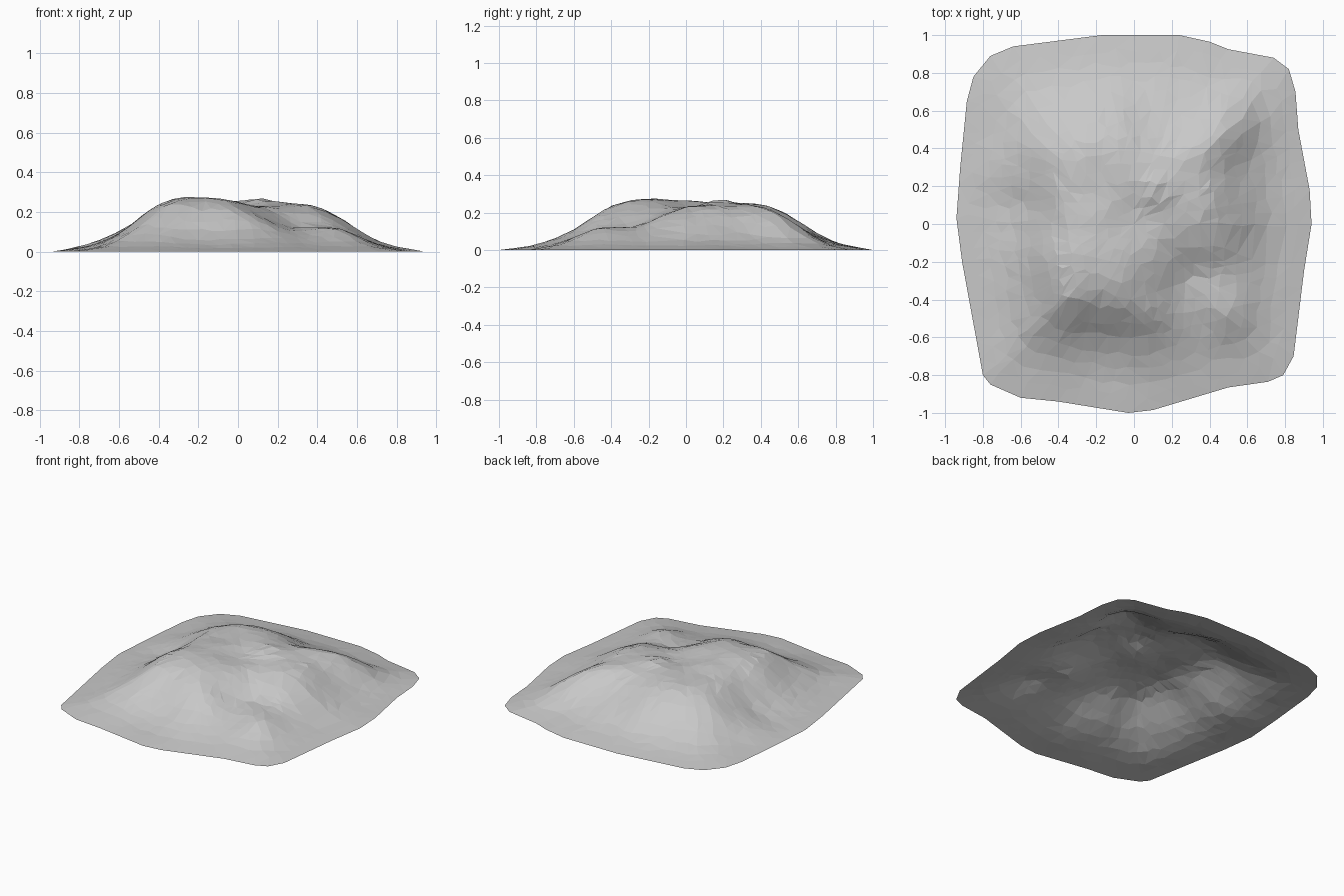
import bpy
import bmesh
import math
import random
from mathutils import Vector, noise

random.seed(4)

old_cube = bpy.data.objects.get("Cube")
if old_cube:
    bpy.data.objects.remove(old_cube, do_unlink=True)

# Foot of the hill, counter-clockwise from the +x side
FOOT = [(.94, 0), (.93, .18), (.87, .5), (.855, .7), (.82, .82), (.74, .88),
        (.5, .925), (.4, .965), (.24, 1), (-.17, 1), (-.64, .94), (-.76, .89),
        (-.85, .78), (-.885, .65), (-.92, .3), (-.94, .03), (-.91, -.2),
        (-.8, -.8), (-.76, -.85), (-.6, -.92), (-.4, -.94), (-.03, -1),
        (.1, -.985), (.5, -.865), (.71, -.835), (.79, -.8), (.845, -.7),
        (.9, -.25)]

# General slope: fraction of the way from centre to foot, height
SLOPE = [(0, .25), (.35, .245), (.45, .222), (.55, .17), (.65, .105),
         (.75, .055), (.85, .025), (1, 0)]

# Landforms added to the slope: x, y, spread, height change
LANDFORMS = {
    "front_peak": (-.2, -.18, .2, .026),
    "back_peak": (.12, .17, .06, .025),
    "saddle": (.05, .02, .09, -.03),
    "low_terrace": (.3, -.32, .15, -.12),
    "terrace_lip": (.52, -.42, .1, .02),
    "front_slope": (-.1, -.6, .15, -.028),
    "left_gully": (-.55, .05, .13, -.04),
    "left_spur": (-.68, .3, .1, .012),
    "left_shoulder": (-.4, -.25, .1, .015),
    "back_right_ridge": (.5, .52, .13, .045),
    "back_gully": (.12, .5, .1, -.035),
    "back_left_crest": (-.15, .55, .14, .022),
}


def blend(a, b, fraction):
    return a + (b - a) * fraction


def resample_foot(spacing):
    """Split the foot outline into nearly even steps."""
    points = []
    for i, start in enumerate(FOOT):
        a, b = Vector(start), Vector(FOOT[(i + 1) % len(FOOT)])
        steps = max(1, round((b - a).length / spacing))
        points += [a.lerp(b, s / steps) for s in range(steps)]
    return points


def slope_height(fraction):
    for (t0, z0), (t1, z1) in zip(SLOPE, SLOPE[1:]):
        if fraction <= t1:
            return blend(z0, z1, (fraction - t0) / (t1 - t0))
    return 0


def hill_height(x, y, fraction):
    z = slope_height(fraction)
    for cx, cy, spread, change in LANDFORMS.values():
        distance = math.hypot(x - cx, y - cy) / spread
        z += change * math.exp(-distance * distance / 2)
    # Rocky unevenness that fades out towards the foot
    rough = noise.noise(Vector((x, y, 0)) * 6) * .01
    z += rough * min(1, (1 - fraction) * 2)
    return max(z, .001)


def build_hill(rings):
    foot = resample_foot(.09)
    count = len(foot)
    bm = bmesh.new()
    centre = bm.verts.new((0, 0, hill_height(0, 0, 0)))
    loops = []
    for ring in range(1, rings + 1):
        loop = []
        # Fewer points on the rings near the middle
        step = 4 if ring <= 2 else 2 if ring <= 5 else 1
        for i in range(0, count - count % 4, step):
            if ring == rings:
                loop.append(bm.verts.new((*foot[i], 0)))
                continue
            fraction = (ring + random.uniform(-.25, .25)) / rings
            shift = random.uniform(-.3, .3) * step
            base = math.floor(i + shift)
            rim = foot[base % count].lerp(foot[(base + 1) % count], i + shift - base)
            x, y = rim * fraction
            loop.append(bm.verts.new((x, y, hill_height(x, y, fraction))))
        loops.append(loop)

    # Cap in the middle, then bands of faces between rings
    first = loops[0]
    for i, vert in enumerate(first):
        bm.faces.new((centre, vert, first[(i + 1) % len(first)]))
    for inner, outer in zip(loops, loops[1:]):
        ratio = len(outer) // len(inner)
        for i, vert in enumerate(inner):
            following = inner[(i + 1) % len(inner)]
            span = [outer[(i * ratio + k) % len(outer)] for k in range(ratio + 1)]
            if ratio == 1:
                bm.faces.new((vert, span[0], span[1], following))
            else:
                bm.faces.new((vert, span[0], span[1]))
                bm.faces.new((vert, span[1], following))
                bm.faces.new((following, span[1], span[2]))
    bmesh.ops.triangulate(bm, faces=bm.faces[:])
    bmesh.ops.recalc_face_normals(bm, faces=bm.faces[:])
    if sum(face.normal.z for face in bm.faces) < 0:
        bmesh.ops.reverse_faces(bm, faces=bm.faces[:])
    mesh = bpy.data.meshes.new("hill")
    bm.to_mesh(mesh)
    bm.free()
    return mesh


# One stone grey for the whole open shell
grey = bpy.data.materials.new("stone_grey")
grey.use_nodes = True
colour = (.58, .58, .58, 1)
grey.diffuse_color = colour
shader = grey.node_tree.nodes["Principled BSDF"]
shader.inputs["Base Color"].default_value = colour
shader.inputs["Roughness"].default_value = .9

hill = bpy.data.objects.new("hill", build_hill(13))
hill.data.materials.append(grey)
bpy.context.collection.objects.link(hill)
